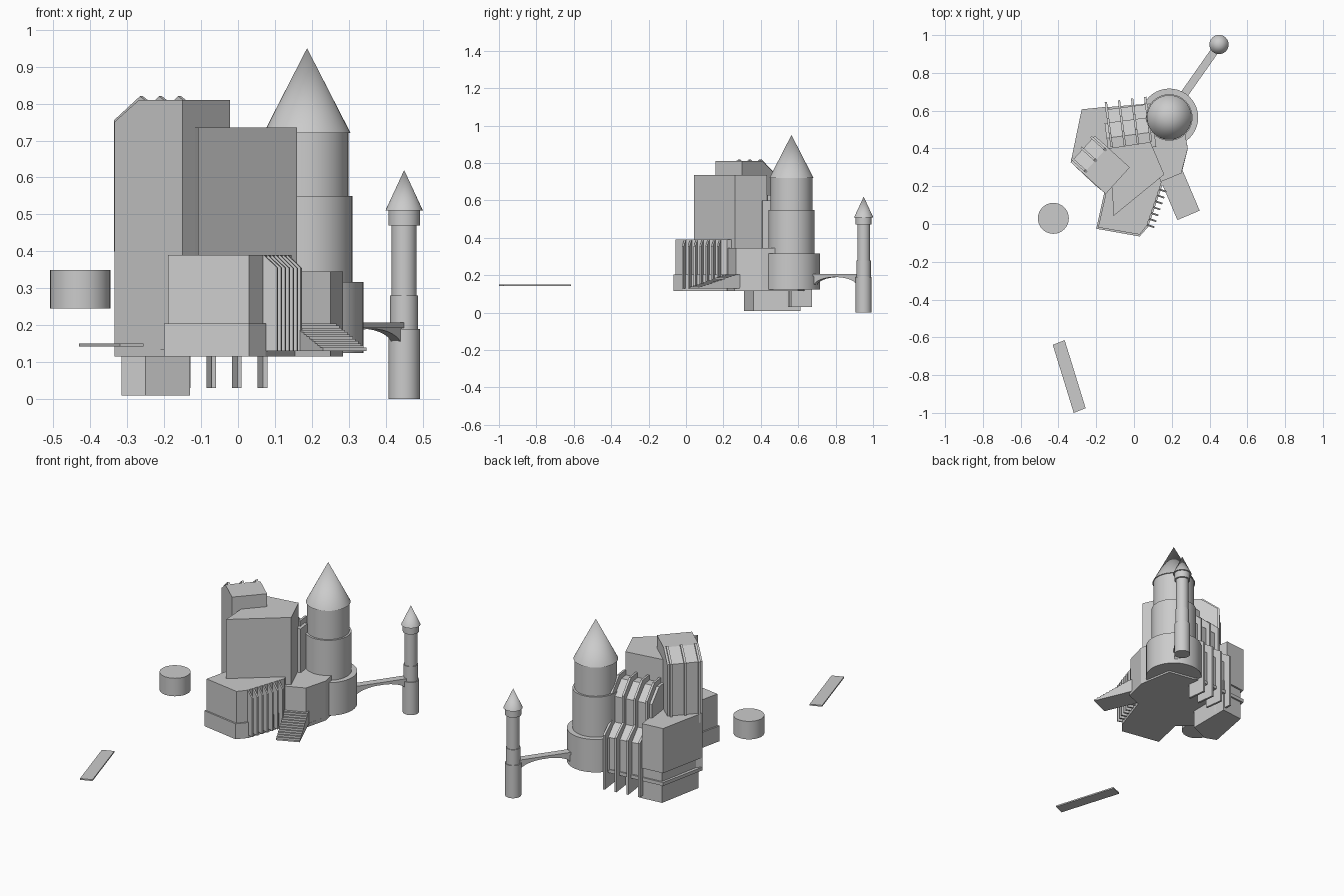
import bpy, bmesh, math
from mathutils import Vector

if "Cube" in bpy.data.objects:
    bpy.data.objects.remove(bpy.data.objects["Cube"])


def extrude(name, pts, vec):
    """Solid made by sweeping a closed 3D outline along a vector."""
    bm = bmesh.new()
    a = [bm.verts.new(Vector(p)) for p in pts]
    b = [bm.verts.new(Vector(p) + Vector(vec)) for p in pts]
    bm.faces.new(a)
    bm.faces.new(b)
    n = len(a)
    for i in range(n):
        j = (i + 1) % n
        bm.faces.new((a[i], a[j], b[j], b[i]))
    bmesh.ops.recalc_face_normals(bm, faces=bm.faces)
    me = bpy.data.meshes.new(name)
    bm.to_mesh(me)
    bm.free()
    ob = bpy.data.objects.new(name, me)
    bpy.context.collection.objects.link(ob)
    return ob


def prism(name, plan, z0, z1):
    return extrude(name, [(x, y, z0) for x, y in plan], (0, 0, z1 - z0))


def side_profile(name, origin, depth, along, prof, s0, s1):
    """Profile of (depth, z) points, swept from s0 to s1 along a wall."""
    d = Vector((*depth, 0)).normalized()
    u = Vector((*along, 0)).normalized()
    o = Vector((*origin, 0)) + u * s0
    return extrude(name, [o + d * a + Vector((0, 0, z)) for a, z in prof], u * (s1 - s0))


def tower(name, x, y, prof, seg):
    """Revolved tower from (radius, z) points."""
    bm = bmesh.new()
    rings = []
    for r, z in prof:
        if r == 0:
            rings.append([bm.verts.new((x, y, z))] * seg)
        else:
            rings.append([bm.verts.new((x + r * math.cos(2 * math.pi * i / seg),
                                        y + r * math.sin(2 * math.pi * i / seg), z)) for i in range(seg)])
    for lo, hi in zip(rings, rings[1:]):
        for i in range(seg):
            j = (i + 1) % seg
            bm.faces.new(list(dict.fromkeys((lo[i], lo[j], hi[j], hi[i]))))
    bmesh.ops.recalc_face_normals(bm, faces=bm.faces)
    me = bpy.data.meshes.new(name)
    bm.to_mesh(me)
    bm.free()
    ob = bpy.data.objects.new(name, me)
    bpy.context.collection.objects.link(ob)
    bpy.ops.object.select_all(action='DESELECT')
    ob.select_set(True)
    bpy.context.view_layer.objects.active = ob
    bpy.ops.object.shade_smooth_by_angle(angle=math.radians(30))


# Round towers and the detached drum
tower("great_tower", .187, .564, [(0, .125), (.153, .125), (.153, .317), (.123, .317), (.123, .55),
                                  (.112, .55), (.112, .72), (.118, .72), (0, .95)], 40)
tower("slim_tower", .45, .95, [(0, 0), (.043, 0), (.043, .19), (.038, .19), (.038, .28), (.034, .28),
                               (.034, .47), (.043, .47), (.043, .51), (.051, .51), (0, .62)], 32)
tower("detached_drum", -.427, .03, [(0, .245), (.082, .245), (.082, .35), (0, .35)], 32)

# Arched bridge between the towers
span = .285
arch = [(-.03, .207), (-.03, .14)]
arch += [(span / 2 - span / 2 * math.cos(math.pi * i / 16), .14 + .05 * math.sin(math.pi * i / 16))
         for i in range(17)]
arch += [(span + .02, .14), (span + .02, .207)]
side_profile("bridge", (.268, .69), (.165, .235), (.235, -.165), arch, -.015, .015)
side_profile("bridge_deck", (.268, .69), (.165, .235), (.235, -.165),
             [(-.03, .192), (span + .02, .192), (span + .02, .207), (-.03, .207)], -.021, .021)

# Detached plank
prism("plank", [(-.43, -.64), (-.367, -.615), (-.256, -.975), (-.319, -1)], .142, .15)

# Common base slab under all wings
prism("base_slab", [(-.335, .327), (-.2, .2), (-.15, .16), (.03, .05), (.15, .22), (.25, .26), (.285, .4),
                    (.25, .6), (.05, .635), (-.277, .607)], .115, .135)

# Central keep and tall block with its sloped top
prism("central_keep", [(-.108, .043), (.16, .262), (.087, .434), (-.14, .4), (-.117, .2)], .115, .735)
tall_origin, tall_in, tall_along = (-.335, .327), (.185, -.168), (.168, .185)
L = .25
side_profile("tall_block", tall_origin, tall_in, tall_along,
             [(0, .115), (0, .75), (.09, .81), (L, .81), (L, .115)], 0, .19)
for i in range(3):
    s = .012 + i * .077
    side_profile(f"tall_block_fin_{i}", tall_origin, tall_in, tall_along,
                 [(-.012, .4), (-.012, .755), (.083, .82), (.1, .81), (.1, .4)], s, s + .012)

# Front hall: wide plinth, inset upper storey, row of fins
prism("front_plinth", [(-.2, -.025), (.03, -.066), (.075, -.015), (.155, .22), (.1, .35), (-.15, .2)], .115, .205)
prism("front_hall", [(-.19, -.018), (.03, -.056), (.067, -.01), (.145, .22), (.1, .35), (-.14, .2)], .2, .39)
for i in range(7):
    s = .003 + i * .033
    side_profile(f"front_fin_{i}", (.069, -.012), (.94, -.32), (.32, .94),
                 [(-.01, .13), (.038, .13), (.038, .355), (0, .39), (-.01, .39)], s, s + .009)

# East wing and its stair ramp
prism("east_wing", [(.145, .225), (.25, .268), (.285, .4), (.27, .48), (.1, .48), (.09, .3)], .115, .345)
steps = 12
stair = [(-.03, .13)]
for i in range(steps):
    d0, d1 = .225 * i / steps, .225 * (i + 1) / steps
    z = .205 - .072 * i / steps
    stair += [(d0 if i else -.03, z), (d1, z)]
stair.append((.225, .13))
side_profile("stair_ramp", (.142, .228), (.39, -.92), (.92, .39), stair, .0, .128)

# West wing: inset footing, flaring band, upper storey
west = [(-.335, .327), (-.15, .16), (.05, .4), (.05, .635), (-.277, .607)]
foot = [(-.315, .335), (-.25, .31), (-.13, .36), (-.13, .612), (-.265, .598)]
prism("west_footing", foot, .01, .2)
prism("west_wing", west[:3] + [(-.13, .45), (-.15, .62), west[4]], .19, .45)

# Back gallery: two stepped tiers with sloped roofs, divided by fins
back = ((-.155, .645), (.13, -.99), (.99, .13))
side_profile("back_gallery", *back,
             [(.04, .115), (.04, .32), (.11, .38), (.11, .53), (.19, .6), (.27, .6), (.27, .115)], -.015, .24)
for i in range(4):
    s = i * .07
    side_profile(f"back_fin_{i}", *back,
                 [(0, .03), (0, .345), (.085, .4), (.085, .555), (.165, .63), (.24, .63),
                  (.24, .12), (.11, .12), (.11, .03)], s, s + .012)
